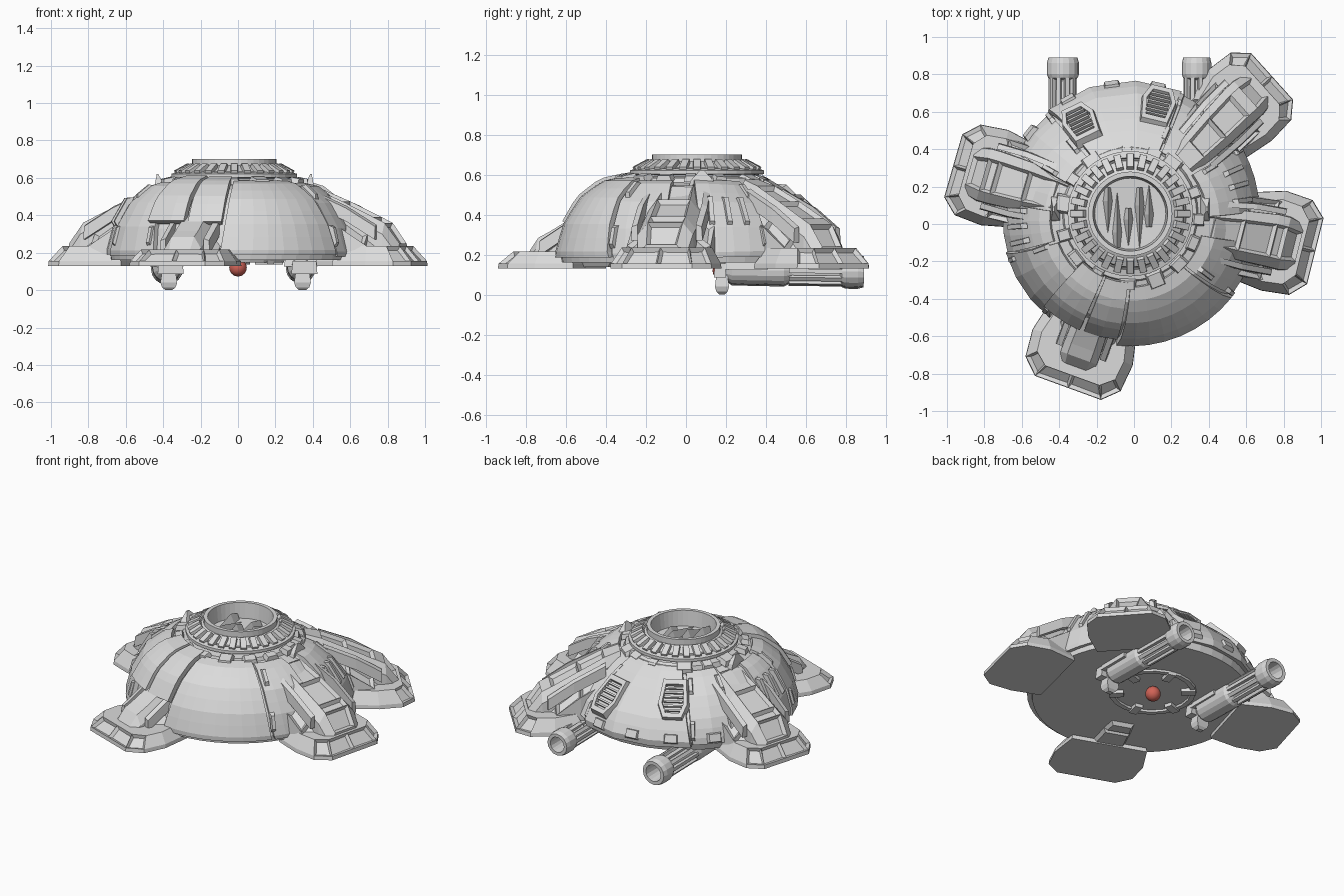
import bpy, bmesh, math, random
from mathutils import Matrix, Vector

if "Cube" in bpy.data.objects:
    bpy.data.objects.remove(bpy.data.objects["Cube"])

random.seed(4)
CX, CY = -0.02, 0.04


def material(name, rgb):
    m = bpy.data.materials.new(name)
    m.diffuse_color = (*rgb, 1)
    m.use_nodes = True
    m.node_tree.nodes["Principled BSDF"].inputs["Base Color"].default_value = m.diffuse_color
    return m


GREY = material("hull grey", (0.71, 0.71, 0.71))
RED = material("signal red", (0.64, 0.125, 0.095))


def finish(name, bm, mat=GREY, recalc=True):
    if recalc:
        bmesh.ops.recalc_face_normals(bm, faces=bm.faces)
    me = bpy.data.meshes.new(name)
    bm.to_mesh(me)
    bm.free()
    me.materials.append(mat)
    ob = bpy.data.objects.new(name, me)
    bpy.context.collection.objects.link(ob)
    return ob


def strips(bm, rows, closed=True):
    """Join rows of points with quads and return the vertex rows."""
    vs = [[bm.verts.new(p) for p in r] for r in rows]
    n = len(rows[0])
    for a, b in zip(vs, vs[1:]):
        for i in range(n if closed else n - 1):
            k = (i + 1) % n
            bm.faces.new((a[i], a[k], b[k], b[i]))
    return vs


def loft(name, rows, pick=None, inset=0.02, depth=-0.02):
    """Capped loft; faces chosen by pick() become sunken panels."""
    bm = bmesh.new()
    vs = strips(bm, rows)
    bm.faces.new(vs[0])
    bm.faces.new(vs[-1])
    bmesh.ops.recalc_face_normals(bm, faces=bm.faces)
    if pick:
        bm.normal_update()
        fs = [f for f in bm.faces if len(f.verts) == 4 and pick(f)]
        bmesh.ops.inset_individual(bm, faces=fs, thickness=inset, depth=depth)
    return finish(name, bm, recalc=False)


def lathe(name, profile, n, mat4, closed=False):
    pts = profile + profile[:1] if closed else profile
    rows = [[mat4 @ Vector((r * math.cos(2 * math.pi * i / n), r * math.sin(2 * math.pi * i / n), z))
             for i in range(n)] for r, z in pts]
    bm = bmesh.new()
    strips(bm, rows)
    bmesh.ops.remove_doubles(bm, verts=bm.verts, dist=1e-5)
    return finish(name, bm)


def boxes(name, items, taper=1.0):
    """One object from many (matrix, size) blocks, narrower at local +z by taper."""
    bm = bmesh.new()
    for m, s in items:
        rows = [[m @ Vector((x * s[0] * k, y * s[1] * k, z * s[2]))
                 for x, y in ((-.5, -.5), (.5, -.5), (.5, .5), (-.5, .5))] for z, k in ((-.5, 1), (.5, taper))]
        v = strips(bm, rows)
        bm.faces.new(v[0])
        bm.faces.new(v[1])
    return finish(name, bm)


# Dome surface: steep in front and at the sides, flatter slope at the back
FRONT = [(.68, .16), (.685, .21), (.65, .34), (.575, .47), (.465, .557), (.33, .587)]
BACK = [(.69, .16), (.71, .23), (.66, .33), (.54, .44), (.43, .525), (.33, .58)]


def dome(deg, t, off=0.0):
    a = math.radians(deg)
    w = max(0, math.sin(a)) ** 1.5
    k = min(int(t * 5), 4)
    f = t * 5 - k
    r, z = [sum(((1 - w) * FRONT[k + j][c] + w * BACK[k + j][c]) * (f if j else 1 - f) for j in (0, 1))
            for c in (0, 1)]
    slope = min(1, t * 1.1)
    r, z = r + off * math.cos(slope * 1.4), z + off * math.sin(slope * 1.4)
    return Vector((CX + r * math.cos(a), CY + r * math.sin(a), z))


def on_dome(deg, t, off=0.0):
    p = dome(deg, t, off)
    u = (dome(deg + 1, t) - dome(deg - 1, t)).normalized()
    v = (dome(deg, min(1, t + .03)) - dome(deg, max(0, t - .03))).normalized()
    n = u.cross(v).normalized()
    return Matrix.Translation(p) @ Matrix((u, v, n)).transposed().to_4x4()


# Hull core with flat underside
core = [[dome(i * 7.5, t, -.02) for i in range(48)] for t in (0, .2, .4, .6, .8, 1)]
loft("hull_core", core)


# Armour shells over the hull: bottom start, end, top start, end, low t, high t, offset, facet angle
def shell(name, b0, b1, t0, t1, lo, hi, off, facet=7):
    n, m = max(2, round((b1 - b0) / facet)), 8
    bm = bmesh.new()
    rows = []
    for j in range(m + 1):
        f = j / m
        s, e = b0 + (t0 - b0) * f, b1 + (t1 - b1) * f
        rows.append([dome(s + (e - s) * i / n, lo + (hi - lo) * f, off) for i in range(n + 1)])
    strips(bm, rows, closed=False)
    ob = finish(name, bm, recalc=False)
    sol = ob.modifiers.new("thickness", "SOLIDIFY")
    sol.thickness, sol.offset = .035, -1
    return ob


for name, *p in [("front_shell", 263, 322, 270, 316, .10, .93, .01),
                 ("front_side_shell", 324, 350, 318, 345, .08, .9, .0),
                 ("front_left_shell", 196, 232, 200, 226, .10, .88, .008, 12),
                 ("left_upper_shell", 172, 196, 176, 198, .12, .85, .0),
                 ("knee_shell_a", 226, 246, 224, 246, .42, .97, .03),
                 ("knee_shell_b", 248, 264, 248, 268, .42, .97, .025),
                 ("back_shell", 68, 128, 66, 122, .10, .97, .02, 20),
                 ("back_left_shell", 129, 150, 126, 152, .15, .9, .002, 10),
                 ("right_shell", 4, 30, 0, 34, .10, .88, .008),
                 ("back_right_shell", 50, 66, 46, 64, .2, .9, .0)]:
    shell(name, *p)

# Ribs, seam strips and blocks over the hull
boxes("hull_ribs", [(on_dome(a, .52, .008), (.03, .18, .03)) for a in (8, 16, 24, 177, 185, 193)], .8)
boxes("hull_seam_strips", [(on_dome(a, t, .008), (.03, .12, .024))
                           for a in (200, 228, 323, 31, 67, 129, 150) for t in (.32, .72)], .7)
boxes("collar_blocks", [(on_dome(a * 24 + random.uniform(-5, 5), .95, .006),
                         (random.uniform(.06, .12), random.uniform(.05, .1), .03)) for a in range(15)], .75)
boxes("lower_blocks", [(on_dome(a, .24, .012), (.09, .06, .025)) for a in (78, 98, 118, 140)], .8)

# Back vents: hexagonal frame with slats
HEX = [(-.055, -.12), (.06, -.12), (.09, -.03), (.07, .13), (-.07, .13), (-.09, -.03)]
for side, ang, t in (("left", 118, .58), ("right", 76, .5)):
    m = on_dome(ang, t, .018)
    bm = bmesh.new()
    strips(bm, [[m @ Vector((x * k, y * k, z)) for x, y in HEX]
                for k, z in ((1.1, -.03), (1, .02), (.75, .02), (.72, -.02), (1.1, -.03))])
    finish(f"back_vent_frame_{side}", bm)
    boxes(f"back_vent_slats_{side}", [(m @ Matrix.Translation((0, -.07 + .029 * i, .004)), (.115, .011, .022))
                                      for i in range(6)])

# Collar ring with teeth, rim and open well
ring = Matrix.Translation((-.02, .055, 0))
lathe("collar", [(.37, .54), (.355, .583), (.29, .59), (.285, .635), (.225, .665), (.225, .702),
                 (.2, .702), (.19, .60), (.0, .59)], 40, ring)
lathe("collar_rim", [(.295, .598), (.335, .603), (.335, .622), (.30, .632)], 40, ring, True)
teeth = [ring @ Matrix.Rotation(2 * math.pi * i / 28, 4, 'Z') @ Matrix.Translation((.28, 0, .645))
         @ Matrix.Rotation(.5, 4, 'Y') for i in range(28)]
boxes("collar_teeth", [(m, (.09, .04, .03)) for m in teeth], .9)
for i, (x, y, ln) in enumerate([(-.12, .02, .24), (-.07, -.04, .3), (.05, -.02, .32), (.1, .04, .22), (-.01, -.07, .2)]):
    s = 1 if i % 2 else -1
    loft(f"well_blade_{i + 1}", [[ring @ Vector((x + dx * k, y + s * ln * (f - .5), .60 + h * k)) for dx, h in
                                 ((-.025, 0), (.025, 0), (0, .06))] for f, k in ((0, .6), (.3, 1), (1, .05))])

# Small horns beside the collar
for side, x, lean in (("left", -.41, -.02), ("right", .37, .02)):
    loft(f"horn_{side}", [[Vector((x + lean * f + dx * k, .08 + dy * k, .5 + .12 * f)) for dx, dy in
                          ((-.03, -.08), (.03, -.08), (.03, .08), (-.03, .08))] for f, k in ((0, 1), (.6, .7), (1, .15))])


# Legs: flared foot with windows, wide skirt, raised armour spine; shift moves the foot sideways
def leg(name, deg, R, h, width, drop, shift):
    a = math.radians(deg)
    d, s = Vector((math.cos(a), math.sin(a), 0)), Vector((-math.sin(a), math.cos(a), 0))

    def P(r, w, z):
        return Vector((CX, CY, z)) + d * r + s * (w + shift * min(1, r / R * 1.3))

    plan = [(R - .42, -.85), (R - .23, -1), (R - .08, -.95), (R, -.66), (R, 0), (R, .66), (R - .08, .95),
            (R - .23, 1), (R - .42, .85)]
    rows = [[P(R - .25 + (r - R + .25) * k, w * h * q, z) for r, w in plan]
            for z, k, q in ((.13, 1, 1), (.155, .99, .99), (.235 - drop * .25, .72, .82))]
    loft(f"{name}_foot", rows, lambda f: .25 < f.normal.z < .95 and f.normal.dot(d) > .2
         and f.calc_center_median().z > .16, .018, -.02)

    def body(part, path, wf, dz, panels):
        rows = []
        for r, w, z in path:
            w, z = w * wf * width, z + dz - drop * min(1, max(0, (r - R + .6) * 4))
            rows.append([P(r, q * w, max(zz, .16)) for q, zz in
                         ((-1, .16), (-.95, z - .06), (-.6, z), (.6, z), (.95, z - .06), (1, .16))])
        loft(f"{name}_{part}", rows, panels, .022, -.022)

    body("skirt", [(R - .13, .16, .28), (R - .25, .175, .36), (R - .40, .17, .46), (R - .58, .15, .54)], 1.3, -.055,
         lambda f: abs(f.normal.dot(s)) > .3 and f.normal.z > .1 and f.calc_area() > .006)
    body("armour", [(R - .09, .13, .25), (R - .17, .15, .36), (R - .23, .15, .39), (R - .40, .14, .475),
                    (R - .56, .12, .545), (R - .66, .10, .575)], 1, 0,
         lambda f: f.normal.z > .4 and abs(f.normal.dot(s)) < .2 and f.calc_area() > .012)
    # side rails
    for q, side in ((-1, "a"), (1, "b")):
        loft(f"{name}_rail_{side}", [[P(r, q * (w * width + dw), z - drop + h2) for dw, h2 in
                                     ((0, -.07), (.035, -.07), (.03, .0), (0, .01))]
                                    for r, w, z in ((R - .2, .15, .34), (R - .36, .15, .44), (R - .56, .13, .53))])


leg("left_leg", 164, .985, .265, 1.0, .0, .0)
leg("right_leg", -14, 1.005, .275, 1.0, .0, .06)
leg("back_right_leg", 42, 1.065, .255, .82, .01, .05)
leg("front_leg", 250, .975, .285, .72, .075, .0)

# Underside guns: smooth breech, fluted middle, hollow muzzle
for side, x, k in (("left", -.38, 1), ("right", .335, .92)):
    m = Matrix.Translation((x, .19, .125)) @ Matrix.Rotation(-math.pi / 2 - .015, 4, 'X')
    lathe(f"gun_barrel_{side}", [(r * k, z) for r, z in (
        (0, 0), (.05, 0), (.078, .04), (.08, .30), (.06, .34), (.056, .58), (.078, .59), (.086, .61), (.086, .67),
        (.078, .70), (.055, .70), (.05, .58), (0, .58))], 16, m)
    boxes(f"gun_flutes_{side}", [(m @ Matrix.Rotation(i * math.pi / 5, 4, 'Z') @ Matrix.Translation((.064 * k, 0, .46)),
                                  (.024, .022, .27)) for i in range(10)])
    boxes(f"gun_mount_{side}", [(Matrix.Translation((x, .30, .15)), (.18, .22, .05)),
                                (Matrix.Translation((x + .02, .17, .12)), (.14, .06, .07))], .9)
    loft(f"gun_fin_{side}", [[Vector((x + .01 + dx * q, .18 + dy * q, z)) for dx, dy in
                             ((-.045, -.035), (.045, -.035), (.045, .035), (-.045, .035))]
                            for z, q in ((.10, .8), (.04, 1), (.015, .8), (0, .4))])

# Underside hatch ring and signal lamp
hatch = Matrix.Translation((-.02, .15, 0))
lathe("hatch_ring", [(.27, .162), (.265, .148), (.235, .148), (.23, .162)], 20, hatch, True)
boxes("hatch_clamps", [(hatch @ Matrix.Rotation(i * math.pi / 3 + .3, 4, 'Z') @ Matrix.Translation((.22, 0, .152)),
                        (.09, .05, .03)) for i in range(6)])
bm = bmesh.new()
bmesh.ops.create_uvsphere(bm, u_segments=20, v_segments=12, radius=.047,
                          matrix=Matrix.Translation((0, .18, .12)))
lamp = finish("signal_lamp", bm, RED)
for poly in lamp.data.polygons:
    poly.use_smooth = True
